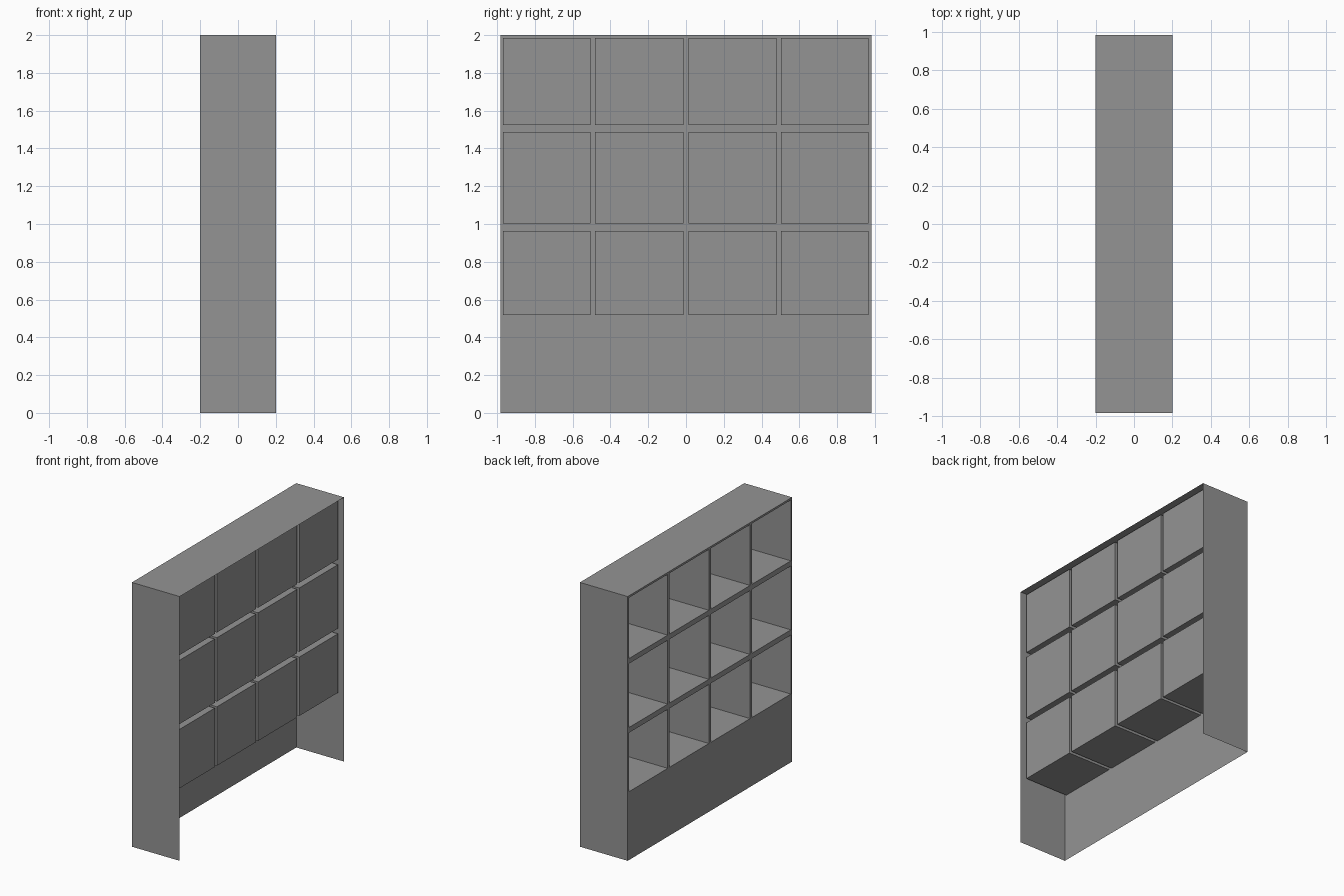
import bpy

if "Cube" in bpy.data.objects:
    bpy.data.objects.remove(bpy.data.objects["Cube"])

X0, X1 = -0.2, 0.2          # open face, rear edge of the case
XB = 0.16                   # back of the compartments
Y, Z = 0.983, 2.0           # half width, height
cols = [(-0.968, -0.506), (-0.481, -0.013), (0.012, 0.48), (0.504, 0.967)]
rows = [(0.517, 0.963), (1.003, 1.486), (1.525, 1.985)]

grey = bpy.data.materials.new("grey")
grey.diffuse_color = (0.295, 0.295, 0.295, 1)
grey.use_nodes = True
grey.node_tree.nodes["Principled BSDF"].inputs["Base Color"].default_value = grey.diffuse_color


def sheet(name, verts, faces):
    mesh = bpy.data.meshes.new(name)
    mesh.from_pydata(verts, [], faces)
    mesh.materials.append(grey)
    obj = bpy.data.objects.new(name, mesh)
    bpy.context.collection.objects.link(obj)
    return obj


# Face frame: grid of strips at x = X0, leaving the compartment openings out
ys = [-Y] + [v for c in cols for v in c] + [Y]
zs = [0] + [v for r in rows for v in r] + [Z]
n = len(ys)
verts = [(X0, y, z) for z in zs for y in ys]
faces = []
for j in range(len(zs) - 1):
    for i in range(n - 1):
        if not (i % 2 and j % 2):
            a = j * n + i
            faces.append((a, a + n, a + n + 1, a + 1))
sheet("face_frame", verts, faces)

# Compartments: thin open trays set a little in from the rear edge
for r, (z0, z1) in enumerate(rows):
    for c, (y0, y1) in enumerate(cols):
        v = [(x, y, z) for x in (X0, XB)
             for y, z in ((y0, z0), (y1, z0), (y1, z1), (y0, z1))]
        f = [(4, 7, 6, 5)]
        f += [(i, i + 4, (i + 1) % 4 + 4, (i + 1) % 4) for i in range(4)]
        sheet(f"compartment_{r + 1}_{c + 1}", v, f)

# Outer case: top and two end panels, open behind and below
for name, s in (("end_panel_near", -1), ("end_panel_far", 1)):
    v = [(X0, s * Y, 0), (X1, s * Y, 0), (X1, s * Y, Z), (X0, s * Y, Z)]
    sheet(name, v, [(0, 1, 2, 3) if s < 0 else (3, 2, 1, 0)])
sheet("top_panel", [(X0, -Y, Z), (X1, -Y, Z), (X1, Y, Z), (X0, Y, Z)],
      [(0, 1, 2, 3)])
